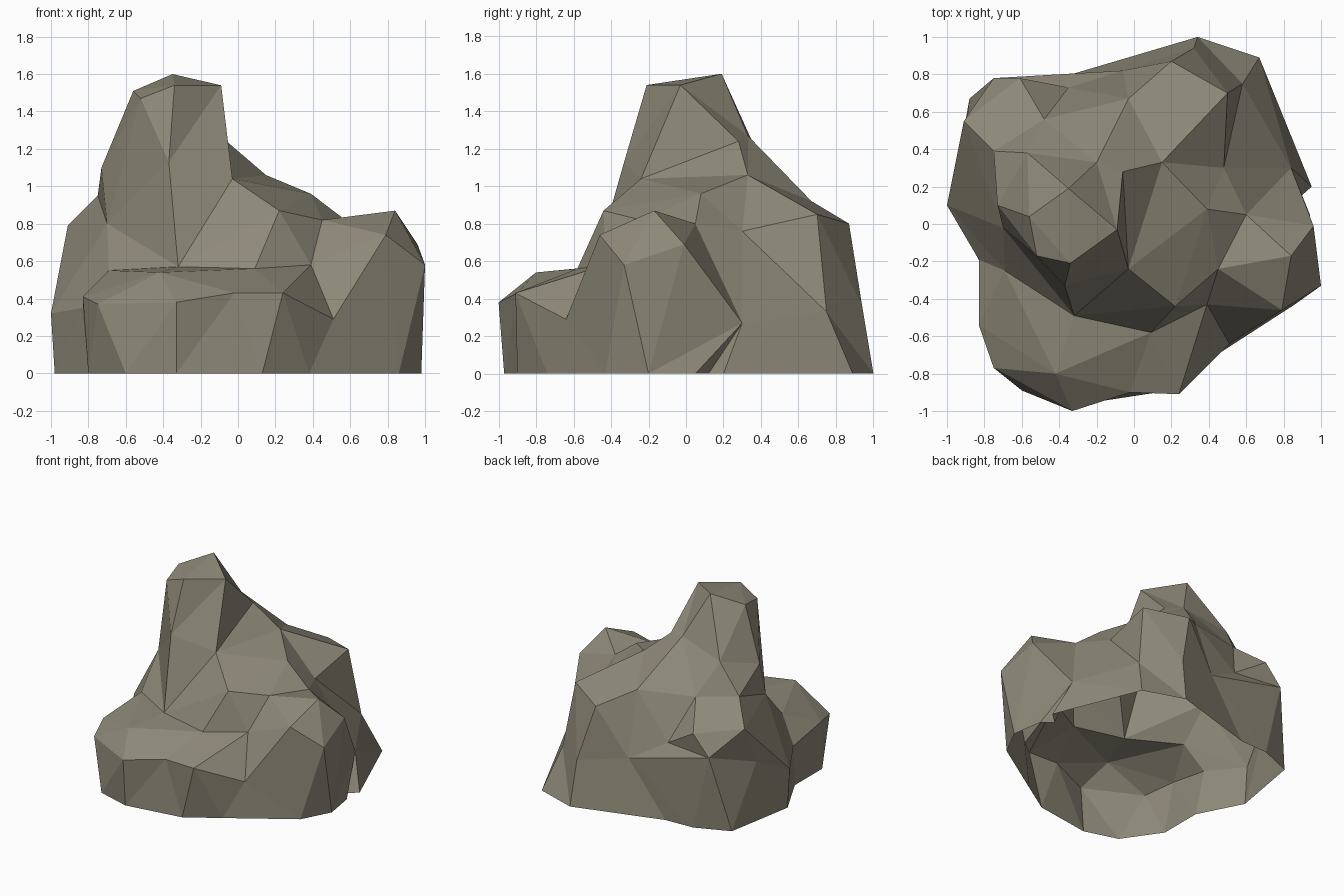
import bpy, bmesh

if "Cube" in bpy.data.objects:
    bpy.data.objects.remove(bpy.data.objects["Cube"])

# One stone colour
stone = bpy.data.materials.new("warm grey stone")
stone.diffuse_color = (0.27, 0.25, 0.19, 1)
stone.use_nodes = True
stone.node_tree.nodes["Principled BSDF"].inputs["Base Color"].default_value = stone.diffuse_color

bm = bmesh.new()


def contour(*points):
    """Closed ring of vertices, anticlockwise from the front."""
    return [bm.verts.new(p) for p in points]


def loft(low, high):
    """Triangulate the band between two rings, using the shortest cross edges."""
    n, m = len(low), len(high)
    best = {(0, 0): (0.0, None)}
    for i in range(n + 1):
        for j in range(m + 1):
            if i + j == 0:
                continue
            span = (low[i % n].co - high[j % m].co).length
            steps = [s for s in ((i - 1, j), (i, j - 1)) if s in best]
            prev = min(steps, key=lambda s: best[s][0])
            best[i, j] = (best[prev][0] + span, prev)
    at = (n, m)
    while best[at][1]:
        i, j = best[at][1]
        third = low[at[0] % n] if at[0] > i else high[at[1] % m]
        bm.faces.new((low[i % n], third, high[j % m]))
        at = (i, j)


def flip(a, b):
    """Turn the crease a-b to the other diagonal of its two triangles."""
    edge = bm.edges.get((a, b))
    if edge and len(edge.link_faces) == 2:
        bmesh.utils.edge_rotate(edge, True)


# Footprint on the ground (open underneath)
foot = contour(*[(x, y, 0) for x, y in (
    (-.33, -.97), (.13, -.90), (.38, -.74), (.86, -.43), (.98, -.20), (.94, .05),
    (.86, .12), (.95, .20), (.67, .89), (.34, 1.0), (-.37, .79), (-.61, .78),
    (-.88, .67), (-.98, .10), (-.80, -.25), (-.80, -.60), (-.60, -.89))])

# Rim: front ledge edge, right boulder, back wall
rim = contour(
    (-.33, -1.0, .38), (-.02, -.90, .43), (.24, -.91, .43), (.51, -.64, .29),
    (.79, -.46, .74), (1.0, -.33, .58), (.96, -.01, .69), (.84, .30, .27),
    (.58, .75, .33), (.32, .94, .36), (-.06, .82, .43), (-.75, .78, .60),
    (-.91, .40, .47), (-1.0, .10, .32), (-.83, -.19, .35),
    (-.83, -.54, .41), (-.75, -.77, .37))

# Shelf: ledge top, boulder top, back shoulder with its notch
shelf = contour(
    (-.42, -.80, .54), (.09, -.58, .56), (.39, -.43, .58), (.45, -.24, .82),
    (.84, -.17, .87), (.60, .05, .80), (.48, .30, .76), (.50, .70, .85),
    (.20, .87, .80), (-.35, .73, .60), (-.61, .78, .76), (-.91, .55, .79),
    (-.69, -.25, .55))

# Slope around the foot of the peak
slope = contour(
    (-.32, -.49, .57), (.22, -.44, .87), (.39, .08, .96), (.15, .33, 1.06),
    (-.03, .67, .92), (-.48, .56, .94), (-.75, .39, .95), (-.70, -.02, .80))

# Waist and crown of the peak
waist = contour(
    (-.37, -.33, 1.13), (-.03, -.24, 1.04), (-.06, .28, 1.24),
    (-.20, .33, 1.27), (-.57, .38, 1.18), (-.73, .10, 1.10))
crown = contour(
    (-.34, -.21, 1.54), (-.09, -.03, 1.54), (-.35, .19, 1.60),
    (-.56, .04, 1.51), (-.52, -.17, 1.47))

rings = (foot, rim, shelf, slope, waist, crown)
for low, high in zip(rings, rings[1:]):
    loft(low, high)
bmesh.ops.triangulate(bm, faces=[bm.faces.new(crown)])

# Creases that run along valleys or ridges instead of the short way
flip(waist[2], slope[2])    # shoulder right of the peak
flip(shelf[4], slope[2])    # dip between boulder and slope
flip(shelf[6], rim[6])      # back of the boulder
flip(shelf[1], rim[3])      # right end of the ledge
flip(waist[5], waist[0])    # left face of the peak
flip(shelf[8], shelf[9])    # back wall beside the notch
flip(shelf[11], shelf[12])  # left flank

mesh = bpy.data.meshes.new("rock")
bm.to_mesh(mesh)
bm.free()
mesh.materials.append(stone)
bpy.context.collection.objects.link(bpy.data.objects.new("rock", mesh))
